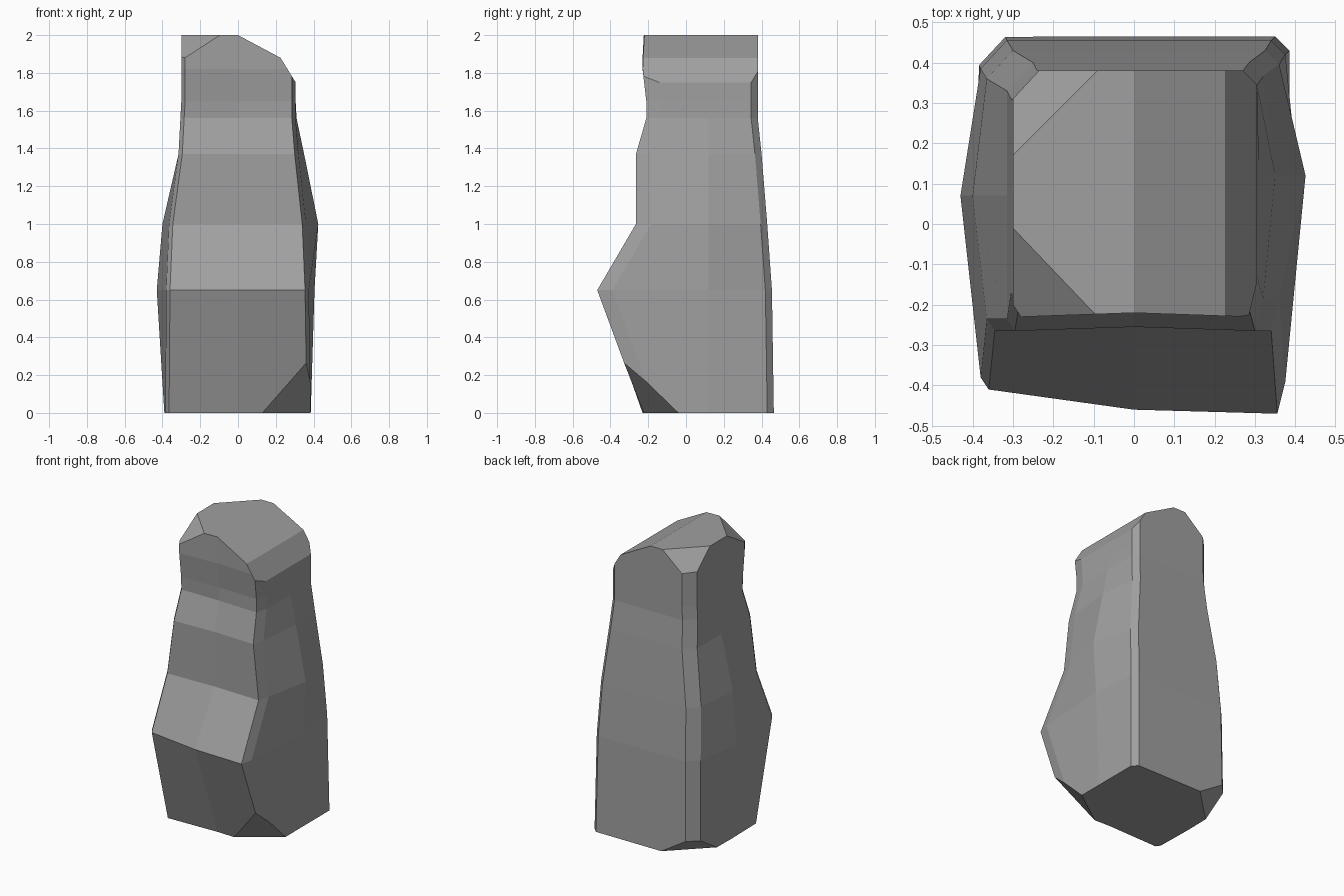
import bpy
import bmesh
from mathutils import Vector

cube = bpy.data.objects.get("Cube")
if cube:
    bpy.data.objects.remove(cube, do_unlink=True)


def make_material(name, colour):
    material = bpy.data.materials.new(name)
    material.use_nodes = True
    material.diffuse_color = colour
    shader = material.node_tree.nodes["Principled BSDF"]
    shader.inputs["Base Color"].default_value = colour
    return material


def ring_points(z, left, left_mid, right, right_mid, front_l, front_r, back):
    """Chamfered rectangle with a middle point on every side."""
    return [
        (left, front_l + .03, z), (left + .02, front_l, z),
        (0, front_r + .01, z), (right - .02, front_r, z),
        (right, front_r + .08, z), (right_mid, .12, z),
        (right, back - .035, z), (right - .035, back, z),
        (0, back, z), (left + .065, back, z),
        (left, back - .07, z), (left_mid, .07, z),
    ]


def chip(bm, a, b, c):
    """Slice off the stone beyond the plane through three points."""
    a, b, c = Vector(a), Vector(b), Vector(c)
    normal = (b - a).cross(c - a).normalized()
    if normal.dot(Vector((0, .08, 1)) - a) > 0:
        normal.negate()
    geometry = bm.verts[:] + bm.edges[:] + bm.faces[:]
    bmesh.ops.bisect_plane(bm, geom=geometry, dist=.0001, plane_co=a,
                           plane_no=normal, clear_outer=True)
    rim = [edge for edge in bm.edges if edge.is_boundary]
    bmesh.ops.holes_fill(bm, edges=rim, sides=0)


# Pillar body: height, left, left middle, right, right middle, fronts, back
sections = [
    (0, -.385, -.39, .385, .385, -.23, -.23, .465),
    (.65, -.38, -.43, .375, .405, -.41, -.47, .455),
    (1, -.365, -.4, .36, .425, -.265, -.265, .43),
    (1.37, -.315, -.315, .32, .35, -.265, -.265, .4),
    (1.56, -.305, -.305, .305, .31, -.2, -.21, .38),
    (1.65, -.3, -.3, .305, .305, -.21, -.21, .38),
    (1.82, -.3, -.3, .305, .305, -.23, -.23, .38),
    (2, -.3, -.3, .305, .305, -.23, -.23, .38),
]
bm = bmesh.new()
rings = [[bm.verts.new(p) for p in ring_points(*s)] for s in sections]
for lower, upper in zip(rings, rings[1:]):
    for i in range(len(lower)):
        j = (i + 1) % len(lower)
        bm.faces.new((lower[i], lower[j], upper[j], upper[i]))
bm.faces.new(rings[0][::-1])
bm.faces.new(rings[-1])

# Sloping right shoulder of the crown
chip(bm, (0, 0, 2), (0, .2, 2), (.225, 0, 1.88))
chip(bm, (.225, 0, 1.88), (.225, .2, 1.88), (.305, 0, 1.75))
# Broken left corners of the crown
chip(bm, (-.3, -.01, 2), (-.09, -.23, 2), (-.28, -.23, 1.88))
chip(bm, (-.3, .17, 2), (-.09, .38, 2), (-.27, .35, 1.87))
# Broken corners at the foot
chip(bm, (.12, -.23, 0), (.365, -.31, .25), (.385, -.04, 0))
chip(bm, (-.39, .22, 0), (-.14, .465, 0), (-.35, .43, .11))

bmesh.ops.recalc_face_normals(bm, faces=bm.faces[:])
mesh = bpy.data.meshes.new("stone_pillar")
bm.to_mesh(mesh)
bm.free()
mesh.materials.append(make_material("grey stone", (.35, .35, .35, 1)))
pillar = bpy.data.objects.new("stone_pillar", mesh)
bpy.context.collection.objects.link(pillar)
